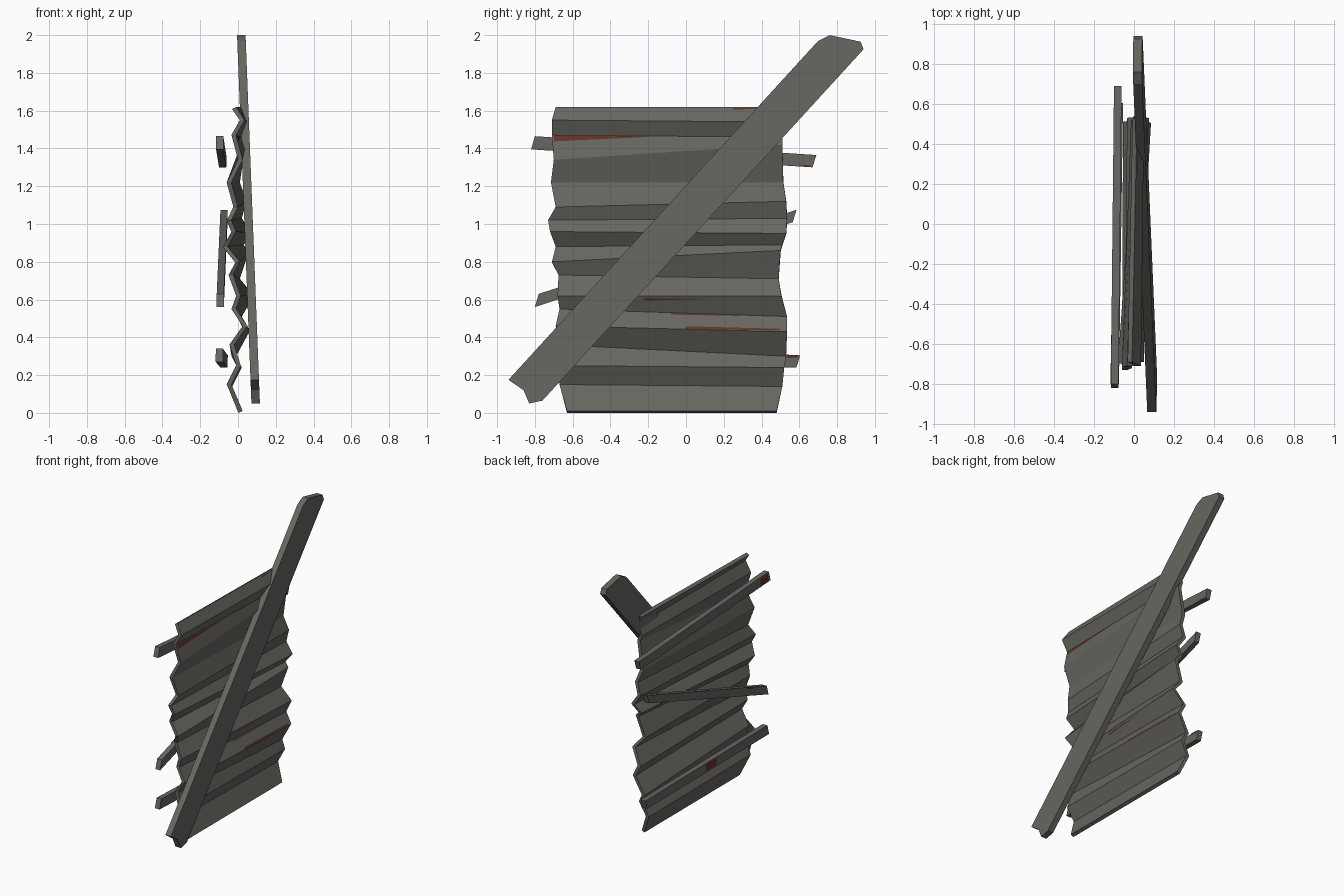
import bpy
from mathutils import Vector

if "Cube" in bpy.data.objects:
    bpy.data.objects.remove(bpy.data.objects["Cube"])


def material(name, rgb):
    m = bpy.data.materials.new(name)
    m.diffuse_color = (*rgb, 1)
    m.use_nodes = True
    m.node_tree.nodes["Principled BSDF"].inputs["Base Color"].default_value = m.diffuse_color
    return m


GREY = material("weathered grey", (0.135, 0.133, 0.118))
RUST = material("rust brown", (0.13, 0.032, 0.018))


def make(name, verts, faces, mat):
    me = bpy.data.meshes.new(name)
    me.from_pydata([tuple(v) for v in verts], [], faces)
    me.materials.append(mat)
    ob = bpy.data.objects.new(name, me)
    bpy.context.collection.objects.link(ob)
    return ob


# Corrugated sheet: one ridge or valley per row (z left, z right, x left, x right, y left, y right)
rows = [
    (0.01, 0.01, 0.025, 0.025, -.63, .48),
    (0.15, 0.14, -0.035, -0.03, -.67, .51),
    (0.25, 0.24, 0.015, 0.02, -.68, .52),
    (0.36, 0.30, -0.02, -0.01, -.67, .53),
    (0.46, 0.43, 0.05, 0.06, -.69, .535),
    (0.55, 0.51, -0.01, 0.02, -.67, .535),
    (0.62, 0.62, 0.015, 0.085, -.68, .505),
    (0.73, 0.71, -0.025, 0.01, -.675, .49),
    (0.80, 0.86, 0.01, 0.06, -.71, .50),
    (0.88, 0.89, -0.055, 0.03, -.69, .51),
    (0.96, 0.95, -0.01, 0.075, -.72, .53),
    (1.02, 1.03, -0.035, 0.02, -.73, .535),
    (1.09, 1.12, 0.00, 0.045, -.69, .53),
    (1.22, 1.22, -0.035, 0.01, -.715, .515),
    (1.34, 1.42, 0.025, 0.04, -.70, .51),
    (1.47, 1.46, -0.01, 0.025, -.71, .51),
    (1.55, 1.54, 0.035, 0.05, -.71, .52),
    (1.62, 1.62, -0.01, 0.015, -.69, .53),
]
verts, faces = [], []
for zl, zr, xl, xr, yl, yr in rows:
    verts += [Vector((xl, yl, zl)), Vector((xr, yr, zr))]
for i in range(len(rows) - 1):
    a = 2 * i
    faces.append((a, a + 1, a + 3, a + 2))
sheet = make("corrugated_sheet", verts, faces, GREY)
sol = sheet.modifiers.new("thickness", 'SOLIDIFY')
sol.thickness = 0.025
sol.offset = -1


# Rust streaks: thin slivers lying just off the sheet
def streak(name, row, y0, y1, v0, v1, taper=0.3):
    def at(y, v):
        a, b, c, d = verts[2 * row:2 * row + 4]
        lo, hi = a.lerp(c, v), b.lerp(d, v)
        return lo.lerp(hi, (y - lo.y) / (hi.y - lo.y)) + Vector((0.003, 0, 0))
    vm = v1 - (v1 - v0) * taper
    make(name, [at(y0, v0), at(y1, vm), at(y1, v1), at(y0, v1)], [(0, 1, 2, 3)], RUST)


streak("rust_streak_top", 14, -.70, -.20, 0.75, 0.98, 0.15)
streak("rust_streak_rim", 16, .25, .38, 0.8, 0.92)
streak("rust_streak_middle", 5, -.22, .12, 0.6, 0.85)
streak("rust_streak_lower", 4, .0, .50, 0.02, 0.18, 0.7)
streak("rust_streak_thin", 4, -.08, .28, 0.88, 0.97)


# Prism from a y-z outline, x following a straight lean
def prism(name, outline, lean, thick):
    n = len(outline)
    vs = [(lean(y, z), y, z) for y, z in outline]
    vs += [(x - thick, y, z) for x, y, z in vs]
    fs = [tuple(range(n)), tuple(range(2 * n - 1, n - 1, -1))]
    fs += [(i, i + n, (i + 1) % n + n, (i + 1) % n) for i in range(n)]
    return make(name, vs, fs, GREY)


# Diagonal beam with broken lower end and chipped top
prism("diagonal_beam",
      [(-.94, .175), (-.86, .12), (-.83, .05), (-.76, .065),
       (.94, 1.925), (.925, 1.965), (.76, 2.0), (.70, 1.97)],
      lambda y, z: 0.118 - 0.039 * z, 0.045)


# Back battens, each given by its left and right end (y, z low) and front x
def batten(name, left, right, xl, xr, patches):
    (ya, za), (yb, zb) = left, right
    h, t = 0.07, 0.038

    def lean(y, z):
        return xl + (xr - xl) * (y - ya) / (yb - ya)
    prism(name, [(ya, za), (yb - .02, zb), (yb, zb + h - .005), (ya + .02, za + h)], lean, t)
    for k, (y0, y1, v0, v1, back) in enumerate(patches):
        def p(y, v):
            z = za + (zb - za) * (y - ya) / (yb - ya) + h * v
            return (lean(y, z) + (-t - .002 if back else .002), y, z)
        quad = [p(y0, v0), p(y1, v0), p(y1, v1), p(y0, v1)]
        make(f"{name}_rust_{k}", quad, [(3, 2, 1, 0) if back else (0, 1, 2, 3)], RUST)


batten("upper_batten", (-.82, 1.395), (.69, 1.30), -.078, -.062,
       [(-.79, -.70, .1, .9, True), (.60, .66, .02, .12, False)])
batten("middle_batten", (-.80, .56), (.585, 1.01), -.075, -.055,
       [(-.62, -.55, .7, .95, True)])
batten("lower_batten", (-.80, .27), (.605, .24), -.08, -.055,
       [(-.20, -.08, .15, .9, True), (.53, .59, .72, .95, False)])
